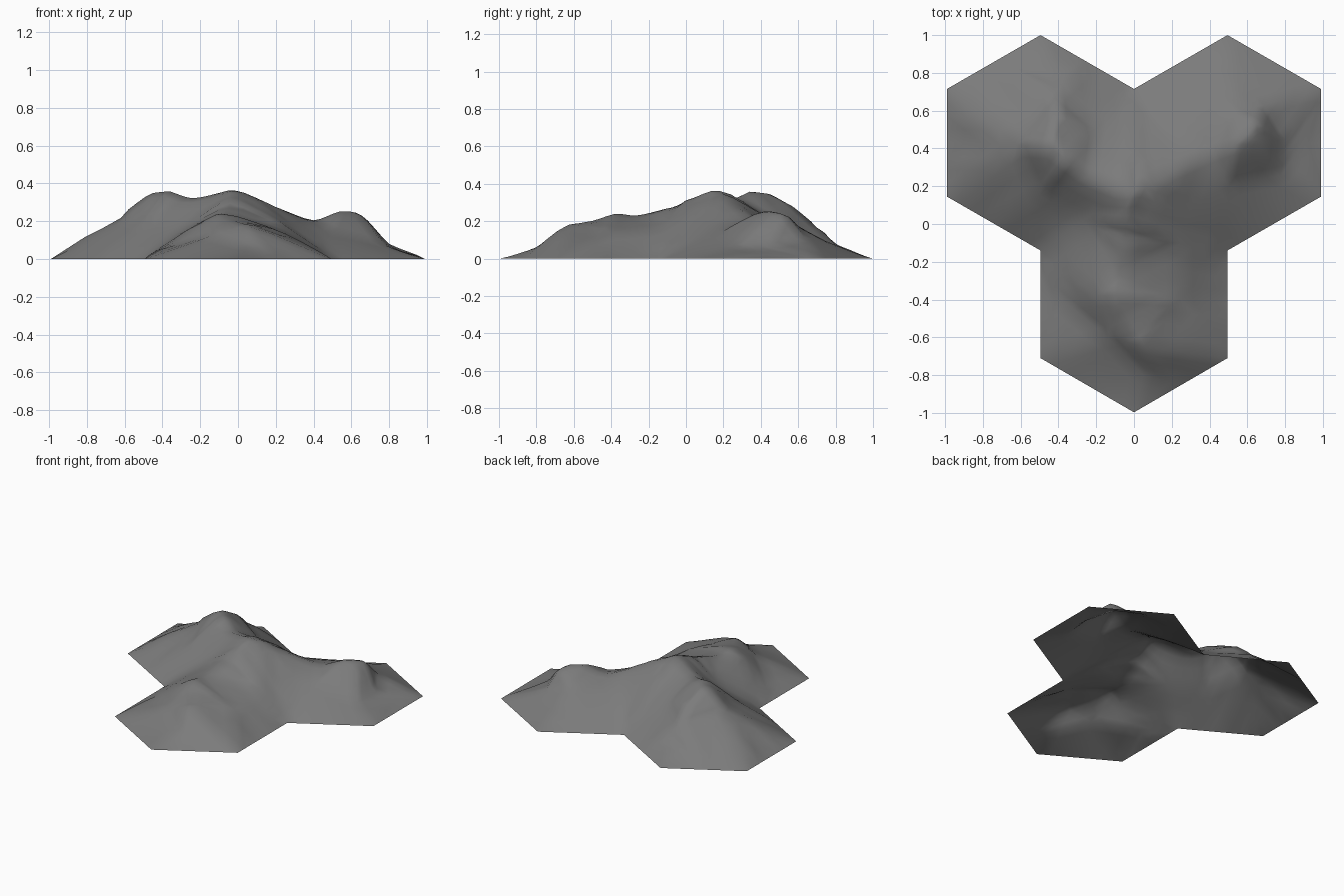
import bpy, bmesh
from mathutils import Vector
from mathutils.geometry import delaunay_2d_cdt

if "Cube" in bpy.data.objects:
    bpy.data.objects.remove(bpy.data.objects["Cube"])

# outline of three joined hexagons, all at ground level
corners = [(0, -.997), (.495, -.71), (.495, -.14), (.99, .145), (.99, .715), (.495, 1),
           (0, .715), (-.495, 1), (-.99, .715), (-.99, .145), (-.495, -.14), (-.495, -.71)]
points, edges = [], []
for i, a in enumerate(corners):
    b = corners[(i + 1) % 12]
    points += [(a[0], a[1], 0), ((a[0] + b[0]) / 2, (a[1] + b[1]) / 2, 0)]
edges = [(i, (i + 1) % 24) for i in range(24)]

# ridge lines (x, y, height) starting from the middle summit
summit = (-.05, .17, .385)
ridges = [
    [summit, (-.24, .25, .34), (-.36, .34, .38), (-.45, .41, .37), (-.41, .57, .28), (-.42, .7, .175)],
    [summit, (.06, .19, .36), (.2, .28, .285), (.4, .37, .205), (.54, .42, .265), (.65, .53, .245), (.69, .63, .12)],
    [summit, (-.04, 0, .322), (-.05, -.1, .28), (-.08, -.27, .238), (-.09, -.38, .255),
     (0, -.54, .2), (.06, -.65, .19)],
]
index = {}
for ridge in ridges:
    for p in ridge:
        if p not in index:
            index[p] = len(points)
            points.append(p)
    edges += [(index[a], index[b]) for a, b in zip(ridge, ridge[1:])]

# slope breaks and foothills
points += [
    (-.2, -.38, .2), (-.38, -.4, .06), (-.14, -.6, .125), (.05, -.8, .06), (.25, -.4, .135),
    (.8, .45, .07), (.9, .43, .03), (.66, .42, .23), (.78, .26, .07), (-.62, .42, .245), (-.45, .83, .07),
    (.5, .8, .075), (.52, .6, .18), (-.2, .5, .2), (.18, .5, .15), (0, .45, .2),
    (-.27, .02, .165), (.3, .1, .19), (.25, -.1, .165), (-.5, .15, .17), (.5, .2, .15),
]
verts, _, faces, orig, _, _ = delaunay_2d_cdt(
    [Vector(p[:2]) for p in points], edges, [], 1, 1e-5)

bm = bmesh.new()
bv = [bm.verts.new((v.x, v.y, points[o[0]][2] if o else 0)) for v, o in zip(verts, orig)]
for f in faces:
    bm.faces.new([bv[i] for i in f])

# refine and weather the terrain, keeping the rim on the ground
bmesh.ops.subdivide_edges(bm, edges=bm.edges[:], cuts=3, use_grid_fill=True)
bmesh.ops.triangulate(bm, faces=bm.faces[:])
inner = [v for v in bm.verts if not v.is_boundary]
for _ in range(2):
    new = [sum(e.other_vert(v).co.z for e in v.link_edges) / len(v.link_edges) for v in inner]
    for v, z in zip(inner, new):
        v.co.z += (z - v.co.z) * .5
bmesh.ops.recalc_face_normals(bm, faces=bm.faces[:])
if sum(f.normal.z for f in bm.faces) < 0:
    bmesh.ops.reverse_faces(bm, faces=bm.faces[:])
for f in bm.faces:
    f.smooth = True

mesh = bpy.data.meshes.new("mountain_tile")
bm.to_mesh(mesh)
bm.free()

# dark rock colour
rock = bpy.data.materials.new("dark_rock")
rock.diffuse_color = (.2, .2, .2, 1)
rock.use_nodes = True
rock.node_tree.nodes["Principled BSDF"].inputs["Base Color"].default_value = rock.diffuse_color
mesh.materials.append(rock)
bpy.context.collection.objects.link(bpy.data.objects.new("mountain_tile", mesh))
